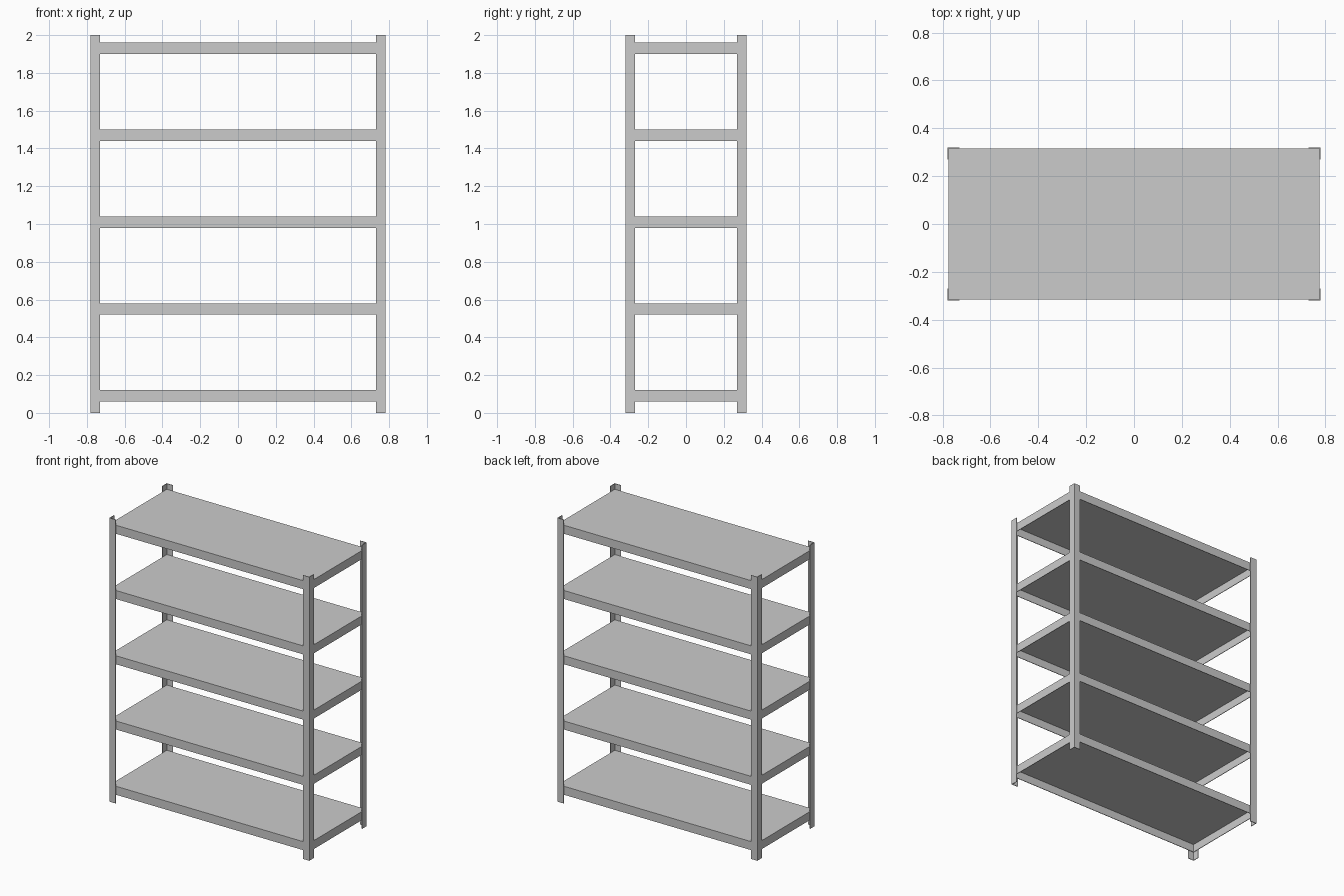
import bpy, bmesh

if "Cube" in bpy.data.objects:
    bpy.data.objects.remove(bpy.data.objects["Cube"])

HX, HY, H = 0.78, 0.32, 2.0   # outer half width, half depth, height
T = 0.004                     # sheet metal thickness
LEG = 0.05                    # flange width of the angle posts


def finish(name, bm):
    bmesh.ops.recalc_face_normals(bm, faces=bm.faces)
    mesh = bpy.data.meshes.new(name)
    bm.to_mesh(mesh)
    bm.free()
    obj = bpy.data.objects.new(name, mesh)
    bpy.context.collection.objects.link(obj)
    return obj


def angle_post(name, sx, sy):
    # L-shaped profile extruded upward, opening toward the centre
    profile = [(0, 0), (LEG, 0), (LEG, T), (T, T), (T, LEG), (0, LEG)]
    bm = bmesh.new()
    verts = [bm.verts.new((sx * (HX - x), sy * (HY - y), 0)) for x, y in profile]
    face = bm.faces.new(verts)
    ext = bmesh.ops.extrude_face_region(bm, geom=[face])
    top = [v for v in ext["geom"] if isinstance(v, bmesh.types.BMVert)]
    bmesh.ops.translate(bm, verts=top, vec=(0, 0, H))
    return finish(name, bm)


def shelf_pan(name, top_z, height=0.06):
    # Box hollowed from below: thin top sheet with a folded lip all round
    bm = bmesh.new()
    bmesh.ops.create_cube(bm, size=1)
    bmesh.ops.scale(bm, verts=bm.verts, vec=(2 * (HX - T), 2 * (HY - T), height))
    bmesh.ops.translate(bm, verts=bm.verts, vec=(0, 0, top_z - height / 2))
    bm.normal_update()
    bottom = min(bm.faces, key=lambda f: f.calc_center_median().z)
    bmesh.ops.inset_region(bm, faces=[bottom], thickness=T, use_even_offset=True)
    ext = bmesh.ops.extrude_face_region(bm, geom=[bottom])
    moved = [v for v in ext["geom"] if isinstance(v, bmesh.types.BMVert)]
    bmesh.ops.translate(bm, verts=moved, vec=(0, 0, height - T))
    if bottom.is_valid:
        bmesh.ops.delete(bm, geom=[bottom], context='FACES_ONLY')
    return finish(name, bm)


# Four corner posts
for sx, side in ((-1, "left"), (1, "right")):
    for sy, end in ((-1, "front"), (1, "back")):
        angle_post(f"{end}_{side}_post", sx, sy)

# Five evenly spaced shelves
for i in range(5):
    shelf_pan(f"shelf_{i + 1}", 0.12 + 0.46 * i)
